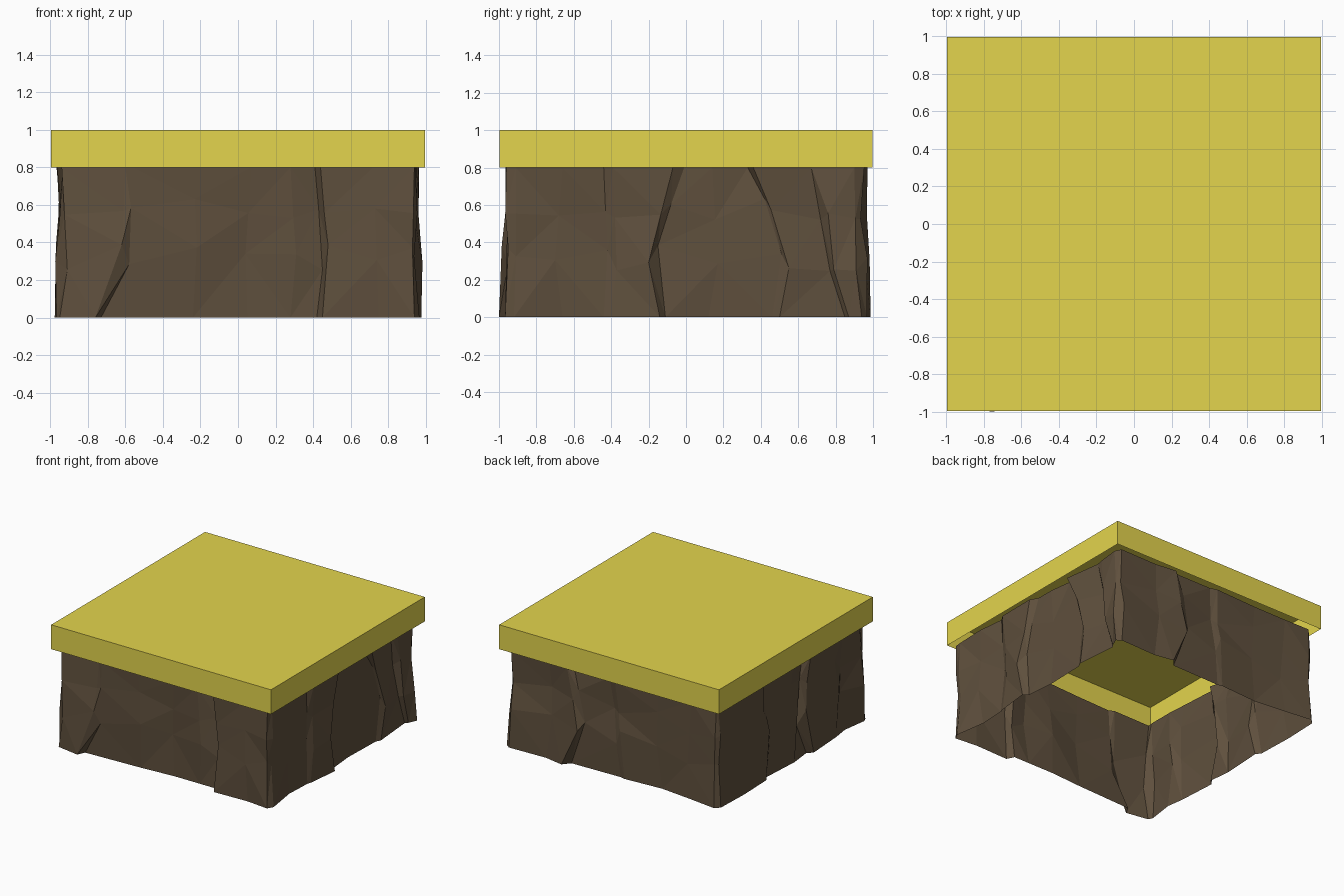
import bpy, bmesh, random
from math import pi
from mathutils import Matrix, Vector

random.seed(4)
H = 0.997          # half width of the block
RIM = 0.8          # height where rock meets the cap


def material(name, rgb):
    m = bpy.data.materials.new(name)
    m.diffuse_color = (*rgb, 1)
    return m


def finish(bm, name, mat):
    bmesh.ops.recalc_face_normals(bm, faces=bm.faces)
    me = bpy.data.meshes.new(name)
    bm.to_mesh(me)
    bm.free()
    me.materials.append(mat)
    ob = bpy.data.objects.new(name, me)
    bpy.context.collection.objects.link(ob)
    return ob


# Top cap: box without an underside
bm = bmesh.new()
bmesh.ops.create_cube(bm, size=1, matrix=Matrix.Translation((0, 0, 0.9))
                      @ Matrix.Diagonal((2 * H, 2 * H, 0.2, 1)))
under = [f for f in bm.faces if f.calc_center_median().z < 0.81]
bmesh.ops.delete(bm, geom=under, context='FACES_ONLY')
finish(bm, "top_cap", material("dry_grass", (0.77, 0.66, 0.075)))

# Rock columns per side, left to right: position at top, middle, bottom;
# inset depth at top, bottom. Close pairs with different depths form the cracks.
front = [(-.94, -.91, -.95, .05, .03), (-.60, -.62, -.76, .04, .00), (-.56, -.58, -.73, .04, .06),
         (-.24, -.22, -.24, .03, .08), (.07, .04, .05, .05, .10), (.28, .31, .28, .06, .10),
         (.41, .45, .42, .09, .10), (.44, .48, .45, .04, .04), (.72, .74, .75, .04, .05),
         (.94, .93, .94, .05, .03)]
right = [(-.91, -.91, -.92, .05, .03), (-.66, -.70, -.66, .05, .07), (-.44, -.42, -.44, .07, .06),
         (-.39, -.37, -.41, .04, .05), (-.07, -.20, -.14, .04, .02), (-.01, -.15, -.11, .05, .06),
         (.14, .17, .12, .05, .08), (.33, .51, .46, .08, .07), (.36, .55, .50, .04, .05),
         (.67, .77, .85, .09, .08), (.73, .79, .87, .05, .06), (.90, .91, .94, .06, .03)]
back = [(-.92, -.91, -.93, .05, .03), (-.58, -.55, -.60, .05, .04), (-.40, -.30, -.44, .04, .01),
        (-.36, -.26, -.39, .06, .07), (-.04, .02, .05, .07, .08), (.02, .06, .09, .04, .07),
        (.40, .38, .42, .05, .09), (.70, .66, .70, .05, .06), (.93, .92, .93, .05, .03)]
left = [(-.92, -.92, -.93, .05, .03), (-.62, -.60, -.64, .04, .02), (-.38, -.28, -.34, .04, .03),
        (-.34, -.24, -.30, .07, .06), (.02, .05, .04, .05, .04), (.20, .12, .22, .07, .06),
        (.24, .17, .26, .04, .02), (.55, .60, .58, .05, .04), (.70, .66, .72, .06, .06),
        (.91, .92, .93, .05, .03)]


# Rock wall: one closed ring of faceted columns, open above and below
bm = bmesh.new()
columns = []
for i, side in enumerate((front, right, back, left)):
    turn = Matrix.Rotation(i * pi / 2, 3, 'Z')
    for top, mid, bottom, d_top, d_bottom in side:
        rows = ((top, RIM), ((top + mid) / 2, 0.58 + random.uniform(-.06, .06)),
                (mid, 0.32 + random.uniform(-.08, .08)), (bottom, 0))
        column = []
        for u, z in rows:
            d = d_bottom + (d_top - d_bottom) * z / RIM
            if z > 0:
                d = max(0.01, d + random.uniform(-.015, .02))
            elif d == 0:
                d = -0.003
            column.append(bm.verts.new(turn @ Vector((u, d - H, z))))
        columns.append(column)
for k, a in enumerate(columns):
    b = columns[(k + 1) % len(columns)]
    for r in range(3):
        bm.faces.new((a[r], a[r + 1], b[r + 1], b[r]))
bmesh.ops.triangulate(bm, faces=bm.faces[:])
finish(bm, "rock_wall", material("brown_rock", (0.115, 0.08, 0.047)))
